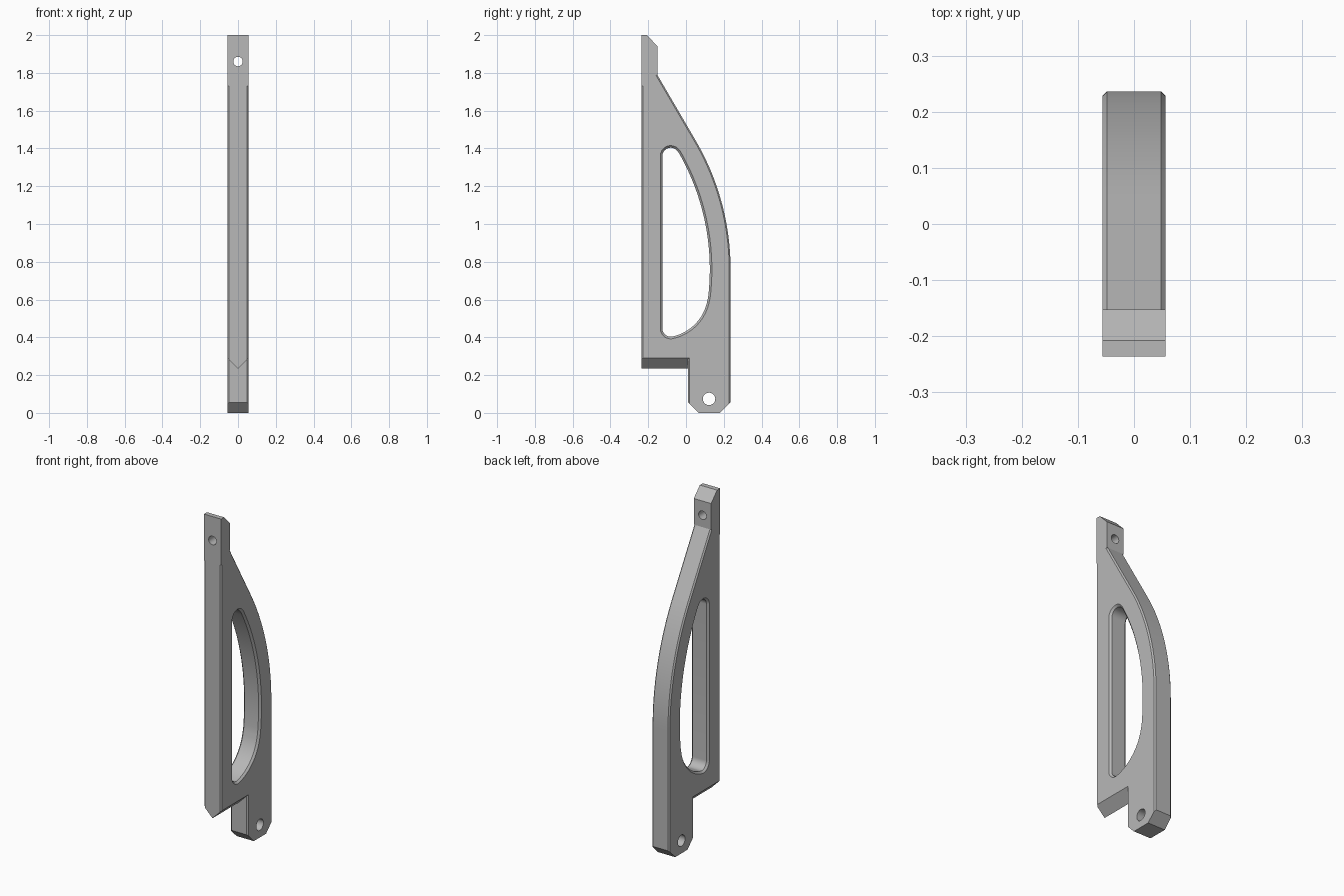
import bpy, bmesh
from math import cos, sin, radians

if "Cube" in bpy.data.objects:
    bpy.data.objects.remove(bpy.data.objects["Cube"], do_unlink=True)

HALF = 0.056      # half thickness
CH = 0.0075       # outer edge chamfer
BACK = 0.236      # half depth
R = 1.351         # radius of the curved back
CY, CZ = BACK - R, 0.76
LEG_Y = 0.01      # front of the lower leg

grey = bpy.data.materials.new("plain grey")
grey.use_nodes = True
colour = (0.48, 0.48, 0.48, 1)
grey.diffuse_color = colour
grey.node_tree.nodes["Principled BSDF"].inputs["Base Color"].default_value = colour


def arc(cy, cz, r, start, end, steps):
    angles = [radians(start + (end - start) * i / steps) for i in range(steps + 1)]
    return [(cy + r * cos(a), cz + r * sin(a)) for a in angles]


def loft(name, rings):
    """Skin equal-length rings and cap both ends."""
    bm = bmesh.new()
    rows = [[bm.verts.new(p) for p in ring] for ring in rings]
    n = len(rows[0])
    for a, b in zip(rows, rows[1:]):
        for i in range(n):
            j = (i + 1) % n
            bm.faces.new((a[i], a[j], b[j], b[i]))
    bm.faces.new(rows[0])
    bm.faces.new(rows[-1])
    bmesh.ops.remove_doubles(bm, verts=bm.verts, dist=1e-5)
    bmesh.ops.recalc_face_normals(bm, faces=bm.faces)
    mesh = bpy.data.meshes.new(name)
    bm.to_mesh(mesh)
    bm.free()
    mesh.materials.append(grey)
    obj = bpy.data.objects.new(name, mesh)
    bpy.context.collection.objects.link(obj)
    return obj


def outline(x, c):
    """Side outline at thickness x, with chamfered edges drawn in by c."""
    vee = 0.234 + abs(x)             # pointed underside of the front post
    tab = (-0.152, 1.79)
    a = radians(30.5)
    pts = [(-BACK, 1.73), (-BACK, 2.0), (-0.208, 2.0), (-0.152, 1.943), tab,
           (tab[0] - c * cos(a), tab[1] - c * sin(a))]
    pts += arc(CY, CZ, R - c, 30.5, 0, 24)
    pts += [(BACK - c, 0.056 - c), (0.18, 0), (0.066, 0),
            (LEG_Y + c, 0.056 - c), (LEG_Y + c, vee),
            (-BACK + c, vee), (-BACK + c, 1.73)]
    return [(x, y, z) for y, z in pts]


def window(x, d):
    """Outline of the tall opening, drawn in by d."""
    pts = arc(CY, CZ, 1.252 - d, 30, -7, 28)
    pts += arc(-0.122, 0.638, 0.25 - d, -10, -78, 16)
    pts += arc(-0.081, 0.447, 0.055 - d, -84, -180, 10)
    pts += arc(-0.081, 1.36, 0.055 - d, 180, 36, 14)
    return [(x, y, z) for y, z in pts]


# Bracket body
body = loft("bracket_body", [outline(x, c) for x, c in (
    (-HALF, CH), (CH - HALF, 0), (0, 0), (HALF - CH, 0), (HALF, CH))])

# Cutters: bevelled opening, leg bolt hole, tab bolt hole
bev = 0.011
cutters = [
    loft("window_cutter", [window(x, d) for x, d in (
        (-HALF - bev, -bev), (bev - HALF, bev), (HALF - bev, bev), (HALF + bev, -bev))]),
    loft("leg_hole_cutter", [[(x, y, z) for y, z in arc(0.122, 0.074, 0.033, 0, 348.75, 31)]
                             for x in (-0.1, 0.1)]),
    loft("tab_hole_cutter", [[(x, y, z) for x, z in arc(0, 1.86, 0.025, 0, 348.75, 31)]
                             for y in (-0.3, -0.1)]),
]

bpy.ops.object.select_all(action="DESELECT")
bpy.context.view_layer.objects.active = body
body.select_set(True)
for cutter in cutters:
    cutter.hide_render = True
    mod = body.modifiers.new(cutter.name, "BOOLEAN")
    mod.operation = "DIFFERENCE"
    mod.solver = "EXACT"
    mod.object = cutter
    bpy.ops.object.modifier_apply(modifier=mod.name)
for cutter in cutters:
    bpy.data.objects.remove(cutter, do_unlink=True)

bpy.ops.object.shade_smooth_by_angle(angle=radians(25))
